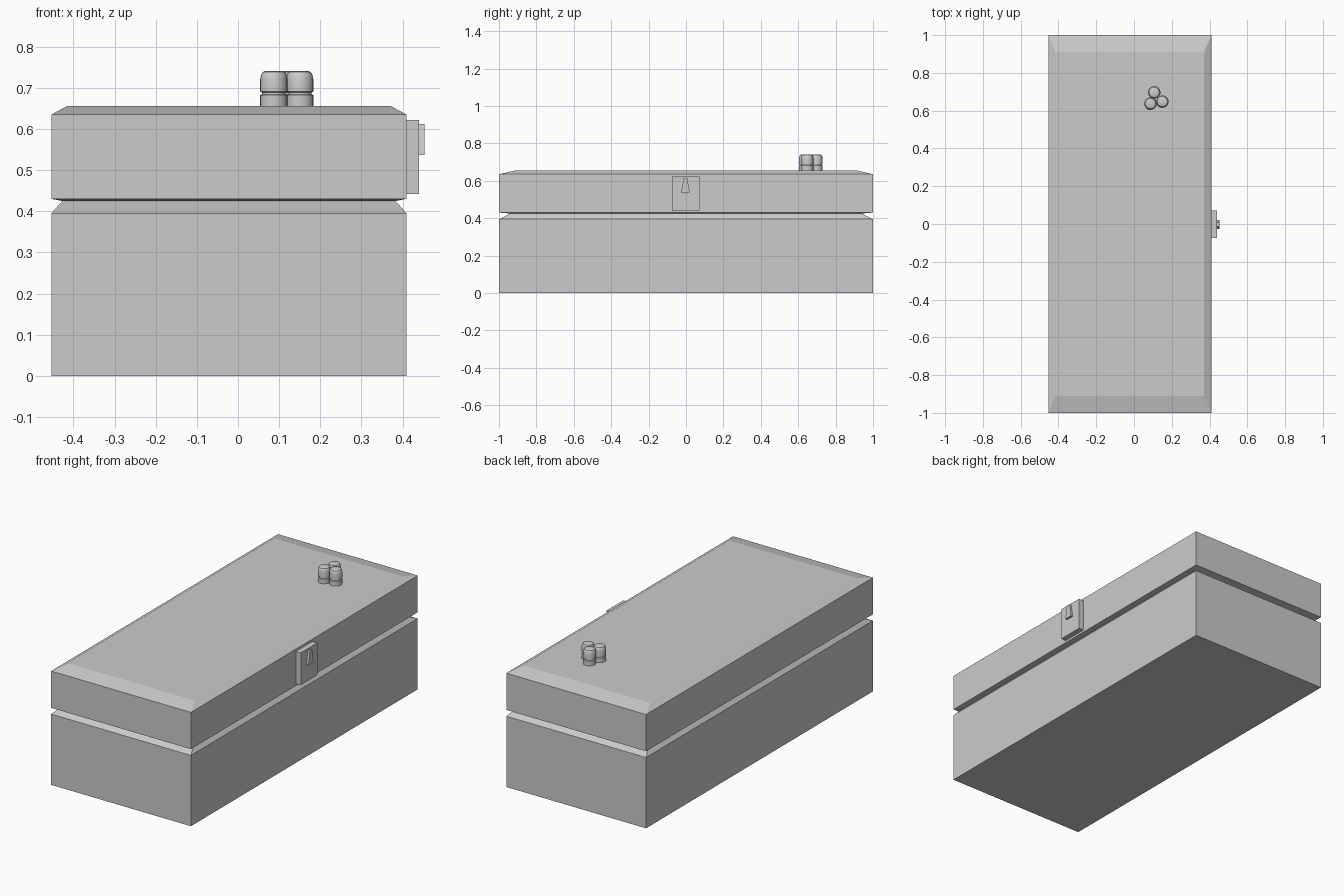
import bpy, bmesh, math

if "Cube" in bpy.data.objects:
    bpy.data.objects.remove(bpy.data.objects["Cube"])

CX, HX, HY = -0.022, 0.4315, 1.0  # chest centre and half sizes


def make_object(name, bm):
    bmesh.ops.recalc_face_normals(bm, faces=bm.faces)
    mesh = bpy.data.meshes.new(name)
    bm.to_mesh(mesh)
    bm.free()
    obj = bpy.data.objects.new(name, mesh)
    bpy.context.collection.objects.link(obj)
    return obj


def loft(name, rings):
    """Skin a stack of equal-length point rings and cap both ends."""
    bm = bmesh.new()
    loops = [[bm.verts.new(p) for p in ring] for ring in rings]
    n = len(loops[0])
    for a, b in zip(loops, loops[1:]):
        for i in range(n):
            j = (i + 1) % n
            bm.faces.new((a[i], a[j], b[j], b[i]))
    bm.faces.new(loops[0])
    bm.faces.new(loops[-1])
    return make_object(name, bm)


def rect(scale, z):
    return [(CX + sx * HX * scale, sy * HY * scale, z)
            for sx, sy in ((-1, -1), (1, -1), (1, 1), (-1, 1))]


def circle(x, y, r, z, n=24):
    return [(x + r * math.cos(2 * math.pi * i / n),
             y + r * math.sin(2 * math.pi * i / n), z) for i in range(n)]


# Chest body with tapered rim, and lid with chamfered top
loft("chest_base", [rect(1, 0), rect(1, 0.395), rect(0.94, 0.424)])
loft("chest_lid", [rect(0.94, 0.425), rect(1, 0.43), rect(1, 0.635), rect(0.91, 0.656)])

# Latch plate and its raised tapered tab
plate = [(-0.075, 0.442), (0.071, 0.442), (0.071, 0.622), (-0.075, 0.622)]
tab = [(-0.026, 0.537), (0.02, 0.537), (0.007, 0.612), (-0.013, 0.612)]
for name, outline, x0, x1 in (("latch_plate", plate, 0.405, 0.44),
                              ("latch_tab", tab, 0.435, 0.453)):
    loft(name, [[(x, y, z) for y, z in outline] for x in (x0, x1)])

# Three little grooved pegs on the lid
profile = [(0.033, 0.65), (0.033, 0.682), (0.029, 0.684), (0.029, 0.689),
           (0.033, 0.691), (0.033, 0.721), (0.031, 0.731), (0.027, 0.738),
           (0.021, 0.741)]
for i, (x, y) in enumerate(((0.087, 0.637), (0.150, 0.648), (0.107, 0.697))):
    peg = loft(f"peg_{i + 1}", [circle(x, y, r, z) for r, z in profile])
    bpy.ops.object.select_all(action="DESELECT")
    peg.select_set(True)
    bpy.context.view_layer.objects.active = peg
    bpy.ops.object.shade_smooth_by_angle(angle=math.radians(30))
